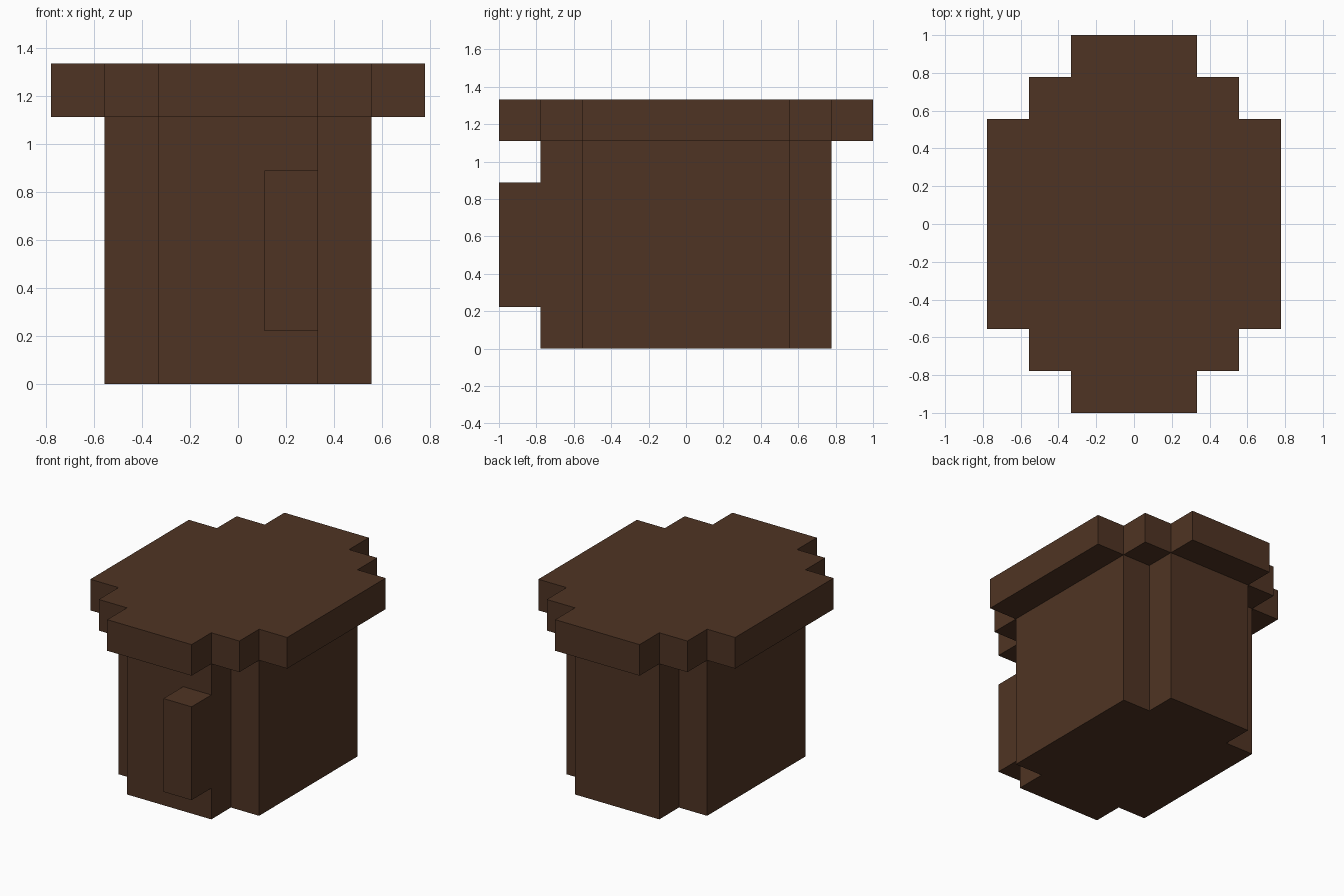
import bpy
import bmesh

U = 2 / 9  # one block

cube = bpy.data.objects.get("Cube")
if cube:
    bpy.data.objects.remove(cube, do_unlink=True)

# Single dark brown material
brown = bpy.data.materials.new("dark brown")
brown.use_nodes = True
colour = (0.078, 0.034, 0.017, 1)
brown.diffuse_color = colour
bsdf = next(n for n in brown.node_tree.nodes if n.type == "BSDF_PRINCIPLED")
bsdf.inputs["Base Color"].default_value = colour
bsdf.inputs["Roughness"].default_value = 0.9


def prism(name, outline, bottom, top):
    """Extrude an anticlockwise outline, in blocks, from bottom to top."""
    bm = bmesh.new()
    face = bm.faces.new([bm.verts.new((x * U, y * U, bottom * U)) for x, y in outline])
    result = bmesh.ops.extrude_face_region(bm, geom=[face], use_keep_orig=True)
    verts = [v for v in result["geom"] if isinstance(v, bmesh.types.BMVert)]
    bmesh.ops.translate(bm, verts=verts, vec=(0, 0, (top - bottom) * U))
    bmesh.ops.recalc_face_normals(bm, faces=bm.faces)
    mesh = bpy.data.meshes.new(name)
    bm.to_mesh(mesh)
    bm.free()
    mesh.materials.append(brown)
    obj = bpy.data.objects.new(name, mesh)
    bpy.context.collection.objects.link(obj)
    return obj


def stepped_outline(steps):
    """Mirror a staircase of (half width, half depth) steps into four corners."""
    quarter = []
    for i, (x, y) in enumerate(steps):
        if i:
            quarter.append((x, steps[i - 1][1]))
        quarter.append((x, y))
    half = quarter + [(-x, y) for x, y in reversed(quarter)]
    return half + [(x, -y) for x, y in reversed(half)]


# Main tub with notched corners
prism("tub_body", stepped_outline([(2.5, 2.5), (1.5, 3.5)]), 0, 5)

# Overhanging lid
prism("lid", stepped_outline([(3.5, 2.5), (2.5, 3.5), (1.5, 4.5)]), 5, 6)

# Upright block on the front
prism("front_handle", [(0.5, -4.5), (1.5, -4.5), (1.5, -3.5), (0.5, -3.5)], 1, 4)
